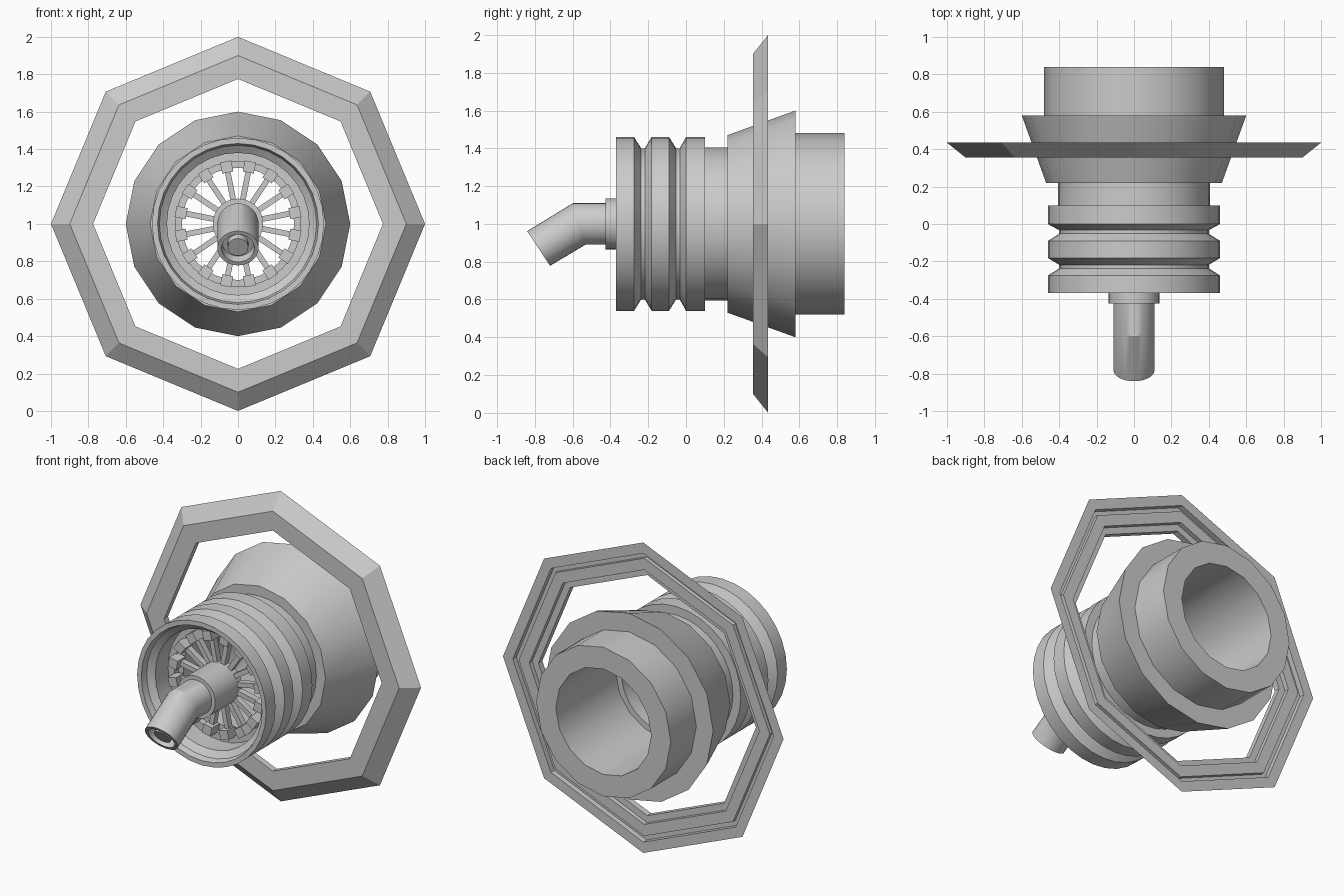
import bpy, bmesh
from math import sin, cos, pi, radians
from mathutils import Vector, Matrix

if "Cube" in bpy.data.objects:
    bpy.data.objects.remove(bpy.data.objects["Cube"])

CENTRE = 1.0  # height of the main axis


def finish(bm, name, smooth=True):
    bmesh.ops.recalc_face_normals(bm, faces=bm.faces)
    mesh = bpy.data.meshes.new(name)
    bm.to_mesh(mesh)
    bm.free()
    ob = bpy.data.objects.new(name, mesh)
    bpy.context.collection.objects.link(ob)
    if smooth:
        bpy.ops.object.select_all(action='DESELECT')
        ob.select_set(True)
        bpy.context.view_layer.objects.active = ob
        bpy.ops.object.shade_smooth_by_angle(angle=radians(30))
    return ob


def bridge(bm, a, b):
    n = len(a)
    for i in range(n):
        bm.faces.new((a[i], a[(i + 1) % n], b[(i + 1) % n], b[i]))


def lathe(name, profile, sides, smooth=True):
    """Spin a closed (radius, y) outline round the main axis."""
    bm = bmesh.new()
    rings = [[bm.verts.new((r * cos(2 * pi * i / sides), y, CENTRE + r * sin(2 * pi * i / sides)))
              for i in range(sides)] for r, y in profile]
    for k in range(len(rings)):
        bridge(bm, rings[k], rings[(k + 1) % len(rings)])
    return finish(bm, name, smooth)


# Floating octagonal frame, grooved on the back
lathe("octagon_frame", [(0.775, 0.355), (0.90, 0.355), (1.0, 0.435), (0.93, 0.435), (0.93, 0.40),
                        (0.895, 0.40), (0.895, 0.425), (0.82, 0.425), (0.82, 0.395), (0.775, 0.395)],
      8, smooth=False)

# Flared collar and rear barrel
lathe("rear_barrel", [(0.34, 0.22), (0.47, 0.22), (0.60, 0.58), (0.48, 0.58), (0.48, 0.84), (0.34, 0.84)], 16)

# Ribbed front drum: three bands with V grooves, a neck and a stepped recess
bands = [(0.46, -0.37), (0.46, -0.275), (0.40, -0.237), (0.40, -0.218),
         (0.46, -0.182), (0.46, -0.09), (0.40, -0.052), (0.40, -0.033),
         (0.46, 0.0), (0.46, 0.10), (0.405, 0.10), (0.405, 0.23)]
recess = [(0.30, 0.23), (0.30, -0.13), (0.335, -0.13), (0.335, -0.17), (0.38, -0.17),
          (0.38, -0.30), (0.42, -0.33), (0.43, -0.37)]
lathe("front_drum", bands + recess, 32)

# Hub sleeve that carries the spokes
lathe("hub", [(0.06, -0.425), (0.135, -0.425), (0.135, -0.15), (0.06, -0.15)], 32)

# Thin spokes with block ends
bm = bmesh.new()
for i in range(16):
    turn = Matrix.Translation((0, 0, CENTRE)) @ Matrix.Rotation((i + 0.5) * pi / 8, 4, 'Y')
    for r, y, size in ((0.21, -0.175, (0.22, 0.04, 0.03)), (0.31, -0.19, (0.06, 0.08, 0.06))):
        bmesh.ops.create_cube(bm, size=1, matrix=turn @ Matrix.Translation((r, y, 0)) @ Matrix.Diagonal((*size, 1)))
finish(bm, "spokes", smooth=False)

# Bent pipe with a recessed tip and inner rod
tilt = radians(33.5)
tip = Vector((0, -0.78, 0.87))
along = Vector((0, -cos(tilt), -sin(tilt)))
steps = [(Vector((0, -0.15, CENTRE)), 0, 0.11, 1),
         (Vector((0, -0.565, CENTRE)), tilt / 2, 0.11, 1 / cos(tilt / 2)),
         (tip, tilt, 0.11, 1), (tip, tilt, 0.088, 1),
         (tip - along * 0.05, tilt, 0.083, 1), (tip - along * 0.05, tilt, 0.055, 1),
         (tip - along * 0.01, tilt, 0.055, 1)]
bm = bmesh.new()
rings = []
for c, a, r, k in steps:
    up = Vector((0, -sin(a), cos(a))) * k
    rings.append([bm.verts.new(c + r * (Vector((cos(t), 0, 0)) + up * sin(t)))
                  for t in (2 * pi * i / 32 for i in range(32))])
for a, b in zip(rings, rings[1:]):
    bridge(bm, a, b)
bm.faces.new(rings[0])
bm.faces.new(rings[-1])
finish(bm, "bent_pipe")
